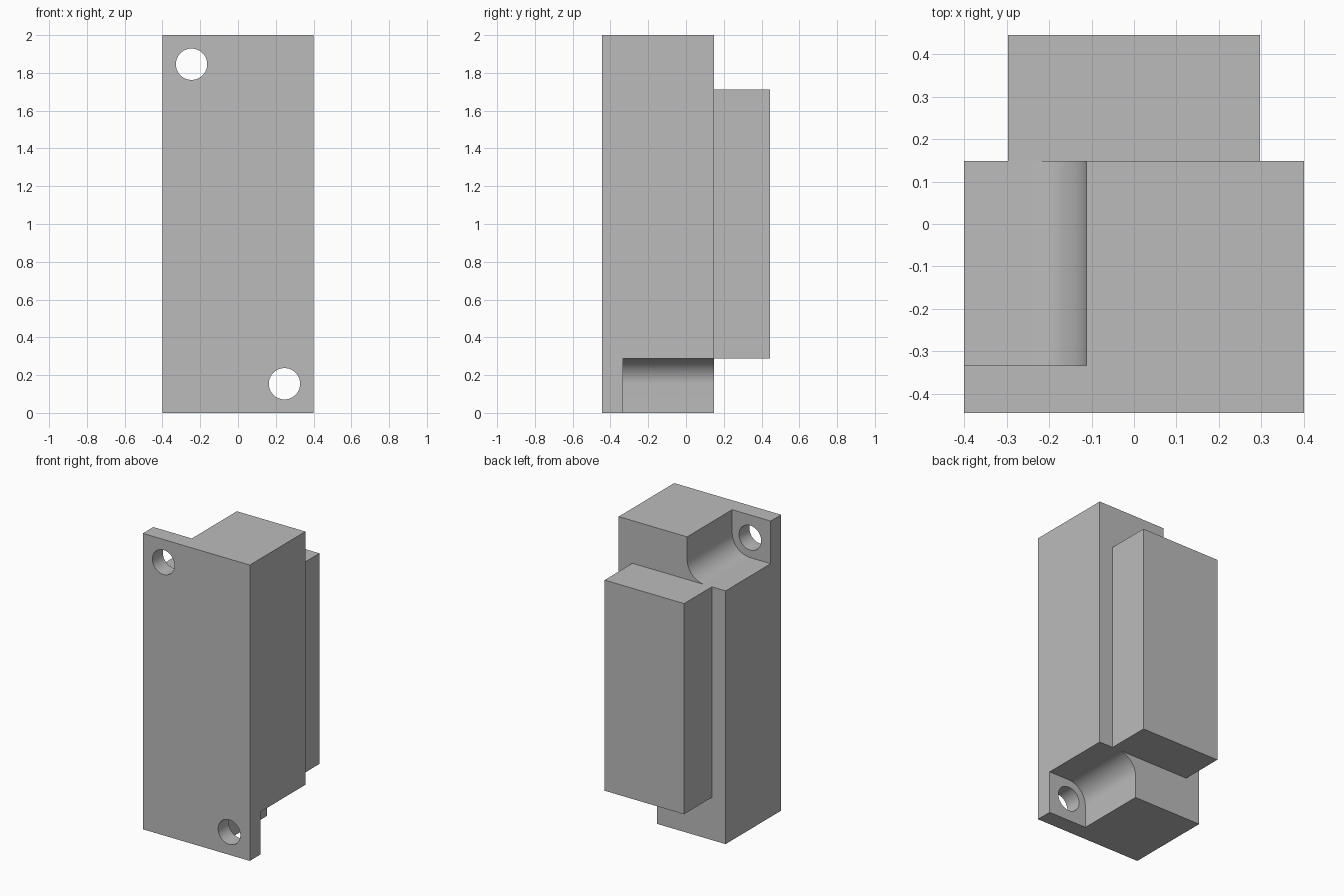
import bpy
import math

if "Cube" in bpy.data.objects:
    bpy.data.objects.remove(bpy.data.objects["Cube"])

# Material
grey = bpy.data.materials.new("plain grey")
grey.use_nodes = True
colour = (0.5, 0.5, 0.5, 1)
grey.diffuse_color = colour
grey.node_tree.nodes["Principled BSDF"].inputs["Base Color"].default_value = colour

FRONT, PLATE, BACK, REAR = -0.445, -0.333, 0.148, 0.445
HALF_WIDTH, HEIGHT = 0.4, 2.0
NOTCH = 0.288            # notch size at two opposite corners
HOLE_INSET = 0.154       # hole centre from each edge
FILLET = 0.135
HOLE_RADIUS = 0.083


def prism(name, outline, y0, y1):
    """Extrude an x-z outline along y."""
    n = len(outline)
    verts = [(x, y, z) for y in (y0, y1) for x, z in outline]
    faces = [list(range(n)), list(range(2 * n - 1, n - 1, -1))]
    faces += [(i, i + n, (i + 1) % n + n, (i + 1) % n) for i in range(n)]
    mesh = bpy.data.meshes.new(name)
    mesh.from_pydata(verts, [], faces)
    mesh.materials.append(grey)
    obj = bpy.data.objects.new(name, mesh)
    bpy.context.collection.objects.link(obj)
    return obj


def rect(x0, x1, z0, z1):
    return [(x0, z0), (x1, z0), (x1, z1), (x0, z1)]


def arc(cx, cz, radius, start, sweep, count):
    return [(cx + radius * math.cos(math.radians(start + sweep * i / count)),
             cz + radius * math.sin(math.radians(start + sweep * i / count)))
            for i in range(count + 1)]


def select_only(obj):
    bpy.ops.object.select_all(action='DESELECT')
    obj.select_set(True)
    bpy.context.view_layer.objects.active = obj


def cut(target, cutter):
    mod = target.modifiers.new("cut", 'BOOLEAN')
    mod.operation = 'DIFFERENCE'
    mod.solver = 'EXACT'
    mod.object = cutter
    select_only(target)
    bpy.ops.object.modifier_apply(modifier=mod.name)
    bpy.data.objects.remove(cutter)


# Main housing
housing = prism("housing", rect(-HALF_WIDTH, HALF_WIDTH, 0, HEIGHT), FRONT, BACK)

# Rounded corner notch and screw hole, repeated by a half turn
far = 0.1
inner_x, inner_z = -HALF_WIDTH + NOTCH, HEIGHT - NOTCH
notch = [(-HALF_WIDTH - far, HEIGHT + far), (-HALF_WIDTH - far, inner_z)]
notch += arc(inner_x - FILLET, inner_z + FILLET, FILLET, -90, 90, 14)
notch += [(inner_x, HEIGHT + far)]
hole = arc(-HALF_WIDTH + HOLE_INSET, HEIGHT - HOLE_INSET, HOLE_RADIUS, 0, 360, 48)[:-1]


def half_turn(outline):
    return [(-x, HEIGHT - z) for x, z in outline]


for turn in (lambda o: o, half_turn):
    cut(housing, prism("notch_cutter", turn(notch), PLATE, BACK + far))
    cut(housing, prism("hole_cutter", turn(hole), FRONT - far, PLATE + far))

# Raised block on the back
block = prism("rear_block", rect(-0.297, 0.297, NOTCH, HEIGHT - NOTCH), BACK, REAR)

for obj in (housing, block):
    select_only(obj)
    bpy.ops.object.shade_smooth_by_angle(angle=math.radians(30))
